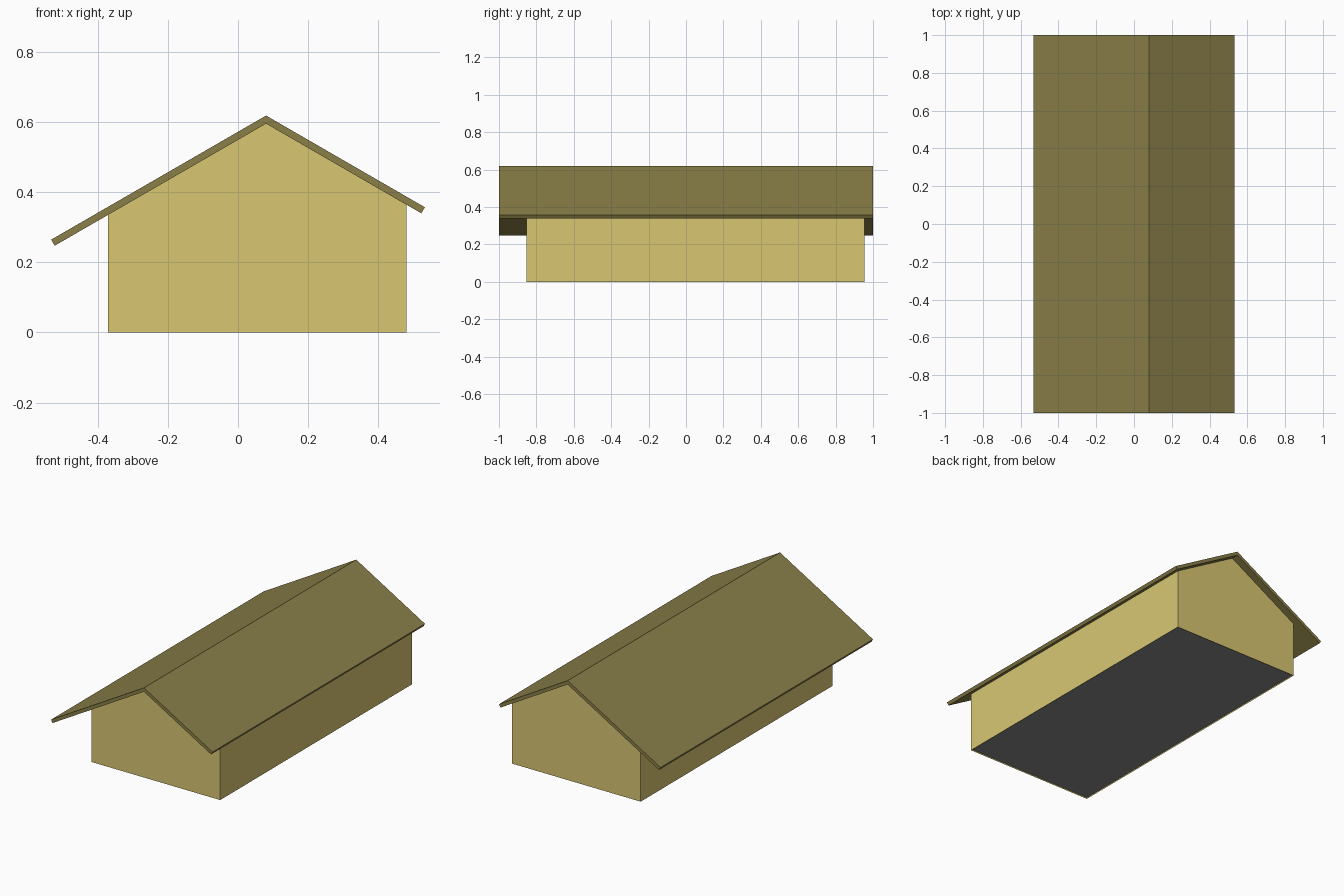
import bpy
import bmesh
import math

if "Cube" in bpy.data.objects:
    bpy.data.objects.remove(bpy.data.objects["Cube"])

SLOPE = math.tan(math.radians(30))
RIDGE_X, RIDGE_Z, THICK = 0.08, 0.618, 0.02
UNDER_Z = RIDGE_Z - THICK / math.cos(math.radians(30))


def material(name, rgb):
    mat = bpy.data.materials.new(name)
    mat.diffuse_color = (*rgb, 1)
    mat.use_nodes = True
    mat.node_tree.nodes["Principled BSDF"].inputs["Base Color"].default_value = mat.diffuse_color
    return mat


def roof_z(x, ridge_z):
    return ridge_z - abs(x - RIDGE_X) * SLOPE


def extrude_profile(name, profile, y0, y1, mat, skip=()):
    """Extrude an x-z outline along y; sides listed in skip stay open."""
    bm = bmesh.new()
    front = [bm.verts.new((x, y0, z)) for x, z in profile]
    back = [bm.verts.new((x, y1, z)) for x, z in profile]
    n = len(profile)
    bm.faces.new(front)
    bm.faces.new(back[::-1])
    for i in range(n):
        if i not in skip:
            j = (i + 1) % n
            bm.faces.new((front[j], front[i], back[i], back[j]))
    bm.to_mesh(finish(name, mat))
    bm.free()


def finish(name, mat):
    mesh = bpy.data.meshes.new(name)
    mesh.materials.append(mat)
    bpy.context.collection.objects.link(bpy.data.objects.new(name, mesh))
    return mesh


wall_mat = material("wall_yellow", (0.686, 0.565, 0.171))
roof_mat = material("roof_olive", (0.254, 0.212, 0.065))
floor_mat = material("floor_grey", (0.25, 0.25, 0.25))

# Walls: gabled shell under the roof, open at the bottom
XL, XR, YF, YB = -0.37, 0.48, -0.853, 0.955
extrude_profile("walls", [
    (XL, 0), (XR, 0), (XR, roof_z(XR, UNDER_Z)),
    (RIDGE_X, UNDER_Z), (XL, roof_z(XL, UNDER_Z))],
    YF, YB, wall_mat, skip=(0, 2, 3))

# Floor: downward facing panel just inside the walls
bm = bmesh.new()
bm.faces.new([bm.verts.new((x, y, 0.008)) for x, y in
              ((XL, YF), (XL, YB), (XR, YB), (XR, YF))])
bm.to_mesh(finish("floor", floor_mat))
bm.free()

# Roof: bent slab with square-cut eaves and uneven slopes
EAVE = 0.5325
dx, dz = THICK * math.sin(math.radians(30)), THICK * math.cos(math.radians(30))
left_z, right_z = roof_z(-EAVE, RIDGE_Z), roof_z(EAVE, RIDGE_Z)
extrude_profile("roof", [
    (-EAVE, left_z), (-EAVE + dx, left_z - dz), (RIDGE_X, UNDER_Z),
    (EAVE - dx, right_z - dz), (EAVE, right_z), (RIDGE_X, RIDGE_Z)],
    -1, 1, roof_mat)
